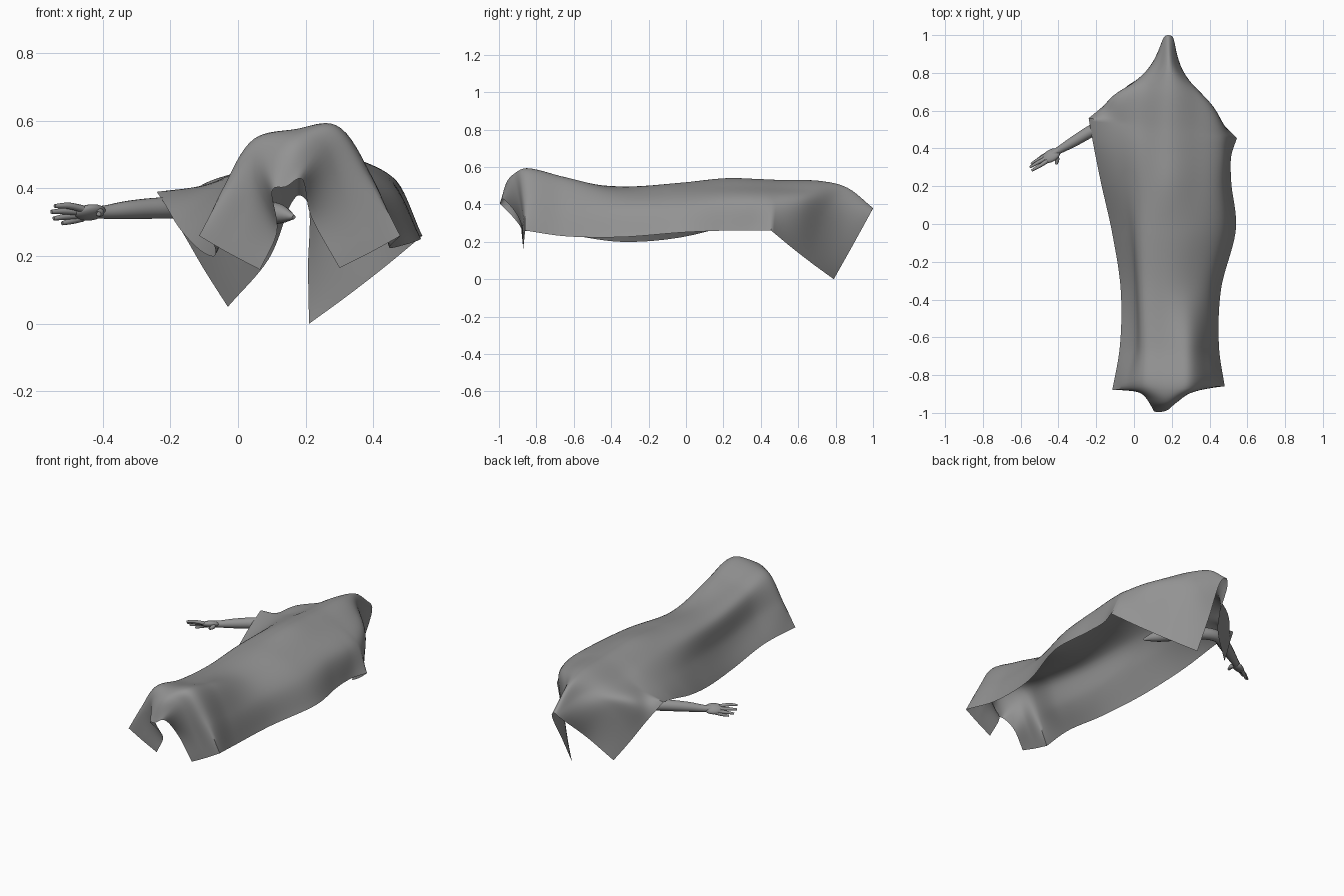
import bpy, bmesh, math
from mathutils import Vector, Matrix

if "Cube" in bpy.data.objects:
    bpy.data.objects.remove(bpy.data.objects["Cube"])

grey = bpy.data.materials.new("dark_grey")
grey.diffuse_color = (.29, .29, .29, 1)
grey.use_nodes = True
grey.node_tree.nodes["Principled BSDF"].inputs["Base Color"].default_value = grey.diffuse_color


def smooth_line(pts, n):
    """Centripetal spline that passes through every given point."""
    p = [pts[0] * 2 - pts[1]] + list(pts) + [pts[-1] * 2 - pts[-2]]
    out = []
    for i in range(1, len(p) - 2):
        a, b, c, d = p[i - 1:i + 3]
        t0 = 0.0
        t1 = t0 + max((b - a).length, 1e-4) ** 0.5
        t2 = t1 + max((c - b).length, 1e-4) ** 0.5
        t3 = t2 + max((d - c).length, 1e-4) ** 0.5
        for k in range(n):
            t = t1 + (t2 - t1) * k / n
            a1 = a.lerp(b, (t - t0) / (t1 - t0))
            a2 = b.lerp(c, (t - t1) / (t2 - t1))
            a3 = c.lerp(d, (t - t2) / (t3 - t2))
            b1 = a1.lerp(a2, (t - t0) / (t2 - t0))
            b2 = a2.lerp(a3, (t - t1) / (t3 - t1))
            out.append(b1.lerp(b2, (t - t1) / (t2 - t1)))
    return out + [pts[-1].copy()]


def creased_line(pts, n, corners):
    """Spline with sharp corners at the given point indices."""
    cuts = [0] + corners + [len(pts) - 1]
    out = []
    for a, b in zip(cuts, cuts[1:]):
        out = out[:-1] + smooth_line(pts[a:b + 1], n)
    return out


def finish(bm, name, angle=60):
    me = bpy.data.meshes.new(name)
    bm.to_mesh(me)
    bm.free()
    me.materials.append(grey)
    ob = bpy.data.objects.new(name, me)
    bpy.context.collection.objects.link(ob)
    bpy.ops.object.select_all(action='DESELECT')
    bpy.context.view_layer.objects.active = ob
    ob.select_set(True)
    bpy.ops.object.shade_smooth_by_angle(angle=math.radians(angle))
    return ob


# Sheet: seven points per row, left hem -> crest -> right hem
foot = [
    [(.065, -.87, .16), (.115, -.88, .27), (.105, -.99, .40), (.14, -.995, .405),
     (.185, -.98, .43), (.215, -.89, .32), (.30, -.87, .165)],
    [(-.03, -.875, .21), (.03, -.885, .35), (.075, -.925, .49), (.17, -.945, .54),
     (.25, -.92, .53), (.32, -.88, .36), (.39, -.865, .21)],
    [(-.115, -.88, .26), (-.04, -.87, .40), (.05, -.86, .545), (.17, -.87, .575),
     (.285, -.87, .585), (.39, -.86, .43), (.48, -.86, .26)],
]
# Body rows: y at left hem, y at right hem, then (x, z) pairs
body = [
    (-.65, -.65, (-.075, .24), (.00, .36), (.05, .505), (.17, .53), (.29, .54), (.39, .39), (.45, .23)),
    (-.35, -.35, (-.07, .20), (.00, .33), (.04, .475), (.16, .495), (.29, .465), (.40, .38), (.46, .225)),
    (-.05, -.02, (-.115, .22), (-.03, .35), (.03, .48), (.17, .515), (.32, .485), (.46, .40), (.54, .25)),
    (.22, .22, (-.175, .285), (-.07, .38), (.04, .485), (.18, .54), (.33, .495), (.46, .42), (.515, .26)),
    (.43, .36, (-.217, .355), (-.09, .405), (.035, .475), (.18, .535), (.33, .495), (.47, .42), (.515, .26)),
    (.56, .455, (-.24, .39), (-.10, .41), (.03, .46), (.18, .53), (.33, .49), (.465, .42), (.545, .26)),
]
head = [
    [(-.17, .618, .28), (-.11, .665, .40), (.05, .70, .46), (.19, .72, .525),
     (.32, .68, .475), (.425, .61, .40), (.43, .57, .165)],
    [(-.10, .677, .16), (-.01, .745, .36), (.12, .825, .435), (.185, .86, .49),
     (.24, .82, .435), (.30, .75, .34), (.32, .68, .08)],
    [(-.03, .735, .05), (.09, .82, .19), (.160, .99, .36), (.18, 1.0, .38),
     (.205, .99, .36), (.207, .88, .16), (.21, .79, .0)],
]
rows = [[Vector(p) for p in r] for r in foot]
for yl, yr, *sec in body:
    rows.append([Vector((x, yl + (yr - yl) * i / 6, z)) for i, (x, z) in enumerate(sec)])
rows += [[Vector(p) for p in r] for r in head]

columns = [creased_line(list(c), 9, [2, 8] if i in (0, 6) else [])
           for i, c in enumerate(zip(*rows))]
grid = [smooth_line(list(r), 8) for r in zip(*columns)]
bm = bmesh.new()
vs = [[bm.verts.new(p) for p in r] for r in grid]
for r0, r1 in zip(vs, vs[1:]):
    for k in range(len(r0) - 1):
        bm.faces.new((r0[k], r0[k + 1], r1[k + 1], r1[k]))
finish(bm, "draped_sheet")


def limb(name, pts, sides=14):
    """Closed tube through (x, y, z, radius) points."""
    path = smooth_line([Vector(p) for p in pts], 5)
    bm, rings = bmesh.new(), []
    for i, p in enumerate(path):
        d = path[min(i + 1, len(path) - 1)].xyz - path[max(i - 1, 0)].xyz
        rot = d.to_track_quat('Z', 'Y')
        rings.append([bm.verts.new(p.xyz + rot @ Vector((
            p.w * math.cos(a), p.w * math.sin(a), 0)))
            for a in (2 * math.pi * k / sides for k in range(sides))])
    for r0, r1 in zip(rings, rings[1:]):
        for k in range(sides):
            j = (k + 1) % sides
            bm.faces.new((r0[k], r0[j], r1[j], r1[k]))
    bm.faces.new(rings[0][::-1])
    bm.faces.new(rings[-1])
    return finish(bm, name)


# Arm reaching out from under the sheet
limb("arm", [(.165, .28, .315, .006), (.12, .34, .325, .03), (.02, .44, .335, .036),
             (-.07, .51, .34, .034), (-.15, .53, .342, .032), (-.23, .49, .342, .032),
             (-.33, .43, .336, .027), (-.395, .392, .33, .020), (-.43, .37, .33, .018)])

# Flattened palm, tilted so the thumb side is up
bm = bmesh.new()
bmesh.ops.create_uvsphere(bm, u_segments=20, v_segments=12, radius=1)
bm.transform(Matrix.Translation((-.438, .362, .329)) @ Matrix.Rotation(math.radians(32), 4, 'Z')
             @ Matrix.Rotation(math.radians(-30), 4, 'X') @ Matrix.Diagonal((.052, .036, .019, 1)))
finish(bm, "palm")

# Fingers and thumb
fingers = [
    ((-.458, .372, .313), (-.492, .353, .304), (-.520, .334, .297)),
    ((-.467, .360, .321), (-.508, .340, .317), (-.545, .318, .311)),
    ((-.468, .346, .331), (-.513, .323, .333), (-.552, .300, .331)),
    ((-.460, .333, .340), (-.502, .306, .349), (-.542, .283, .348)),
]
for i, (a, b, c) in enumerate(fingers):
    limb("finger_%d" % (i + 1), [(*a, .011), (*b, .0095), (*c, .006)], 8)
limb("thumb", [(-.415, .365, .332, .014), (-.407, .342, .328, .012), (-.412, .316, .325, .007)], 8)
